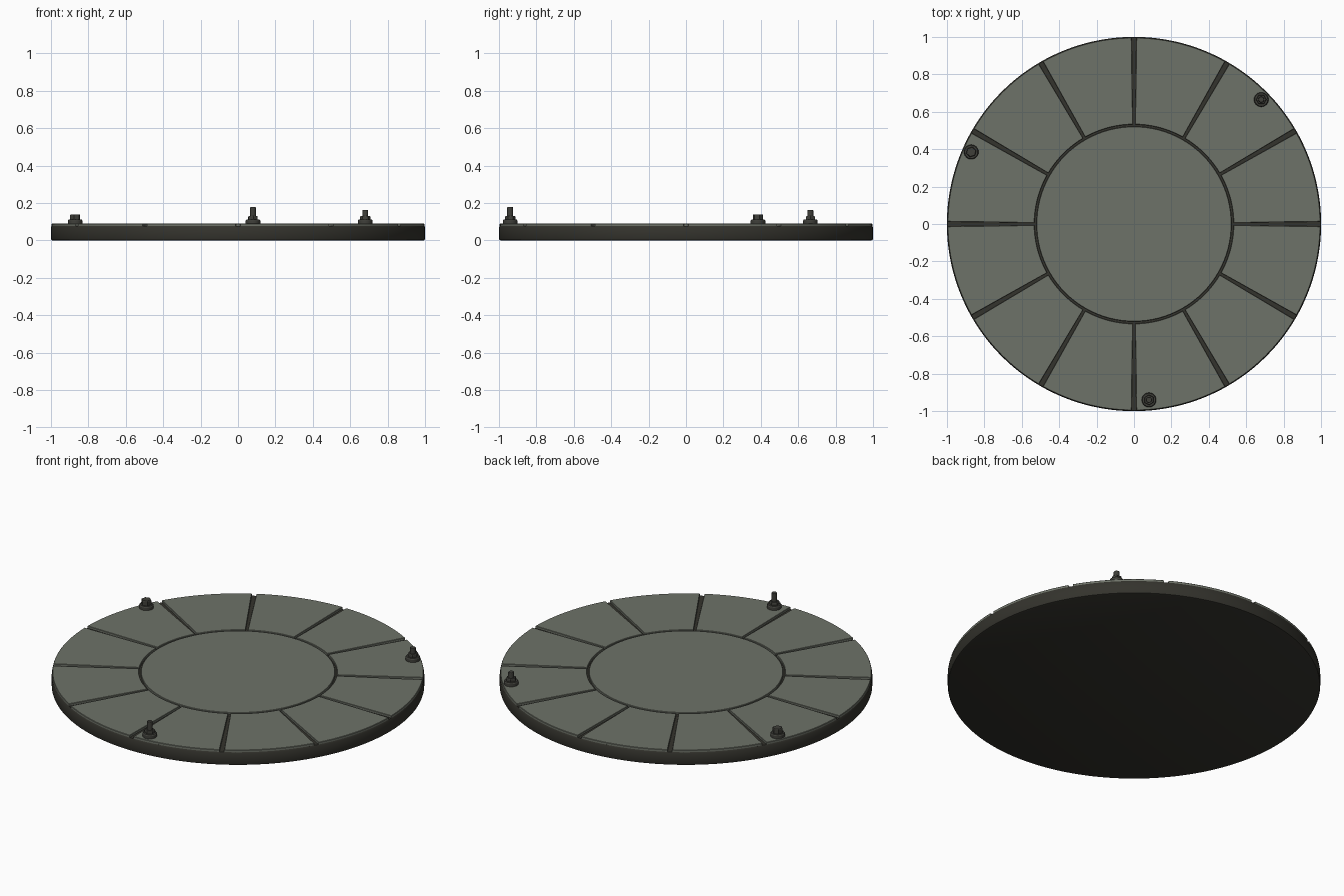
import bpy, bmesh, math
from math import cos, sin, radians, pi

if "Cube" in bpy.data.objects:
    bpy.data.objects.remove(bpy.data.objects["Cube"])

def material(name, rgb):
    m = bpy.data.materials.new(name)
    m.diffuse_color = (*rgb, 1)
    m.use_nodes = True
    m.node_tree.nodes["Principled BSDF"].inputs["Base Color"].default_value = m.diffuse_color
    return m

plate_mat = material("grey green plate", (0.155, 0.168, 0.138))
base_mat = material("dark base", (0.034, 0.033, 0.026))
bolt_mat = material("dark bolt metal", (0.05, 0.05, 0.042))

def finish(name, bm, mat):
    bmesh.ops.recalc_face_normals(bm, faces=bm.faces)
    me = bpy.data.meshes.new(name)
    bm.to_mesh(me)
    bm.free()
    me.materials.append(mat)
    ob = bpy.data.objects.new(name, me)
    bpy.context.collection.objects.link(ob)
    bpy.context.view_layer.objects.active = ob
    ob.select_set(True)
    bpy.ops.object.shade_smooth_by_angle(angle=radians(30))
    ob.select_set(False)
    return ob

def lathe(bm, profile, n, cx=0, cy=0, turn=0):
    """Closed turned solid from (radius, height) pairs, bottom to top."""
    rings = [[bm.verts.new((cx + r * cos(turn + 2 * pi * i / n),
                            cy + r * sin(turn + 2 * pi * i / n), z))
              for i in range(n)] for r, z in profile]
    for a, b in zip(rings, rings[1:]):
        for i in range(n):
            j = (i + 1) % n
            bm.faces.new((a[i], a[j], b[j], b[i]))
    bm.faces.new(rings[0][::-1])
    bm.faces.new(rings[-1])

# Base disc with softened rim
bm = bmesh.new()
lathe(bm, [(0.99, 0), (0.997, 0.003), (1, 0.01), (1, 0.07), (0.996, 0.077)], 144)
finish("base_disc", bm, base_mat)

# Central round plate
bm = bmesh.new()
lathe(bm, [(0.521, 0.07), (0.521, 0.088), (0.519, 0.09)], 96)
finish("centre_plate", bm, plate_mat)

# Twelve wedge plates around the centre
def arc(r, a0, a1, n=12):
    return [(r * cos(a0 + (a1 - a0) * i / n), r * sin(a0 + (a1 - a0) * i / n))
            for i in range(n + 1)]

for k in range(12):
    bm = bmesh.new()
    loops = []
    for inset, z in ((0, 0.07), (0, 0.088), (0.002, 0.09)):
        a0 = radians(30 * k) + 0.013 + inset
        a1 = radians(30 * k + 30) - 0.013 - inset
        pts = arc(0.532 + inset, a0, a1) + arc(0.996 - inset, a1, a0)
        loops.append([bm.verts.new((x, y, z)) for x, y in pts])
    n = len(loops[0])
    for a, b in zip(loops, loops[1:]):
        for i in range(n):
            j = (i + 1) % n
            bm.faces.new((a[i], a[j], b[j], b[i]))
    inner, outer = loops[-1][:n // 2], loops[-1][n // 2:][::-1]
    for i in range(n // 2 - 1):
        bm.faces.new((inner[i], inner[i + 1], outer[i + 1], outer[i]))
    bm.faces.new(loops[0][::-1])
    finish(f"wedge_plate_{k + 1}", bm, plate_mat)

# Three edge studs: flange, nut and threaded shank of varying height
for k, (x, y, nut, top) in enumerate(((0.68, 0.665, 0.13, 0.162),
                                      (-0.87, 0.385, 0.14, 0.14),
                                      (0.08, -0.94, 0.13, 0.178))):
    bm = bmesh.new()
    lathe(bm, [(0.039, 0.085), (0.039, 0.106), (0.035, 0.112)], 24, x, y)
    lathe(bm, [(0.028, 0.11), (0.028, nut - 0.004), (0.025, nut)], 6, x, y, 0.3 * k)
    if top > nut:
        lathe(bm, [(0.016, nut - 0.01), (0.016, top - 0.003), (0.014, top)], 16, x, y)
    finish(f"edge_stud_{k + 1}", bm, bolt_mat)
